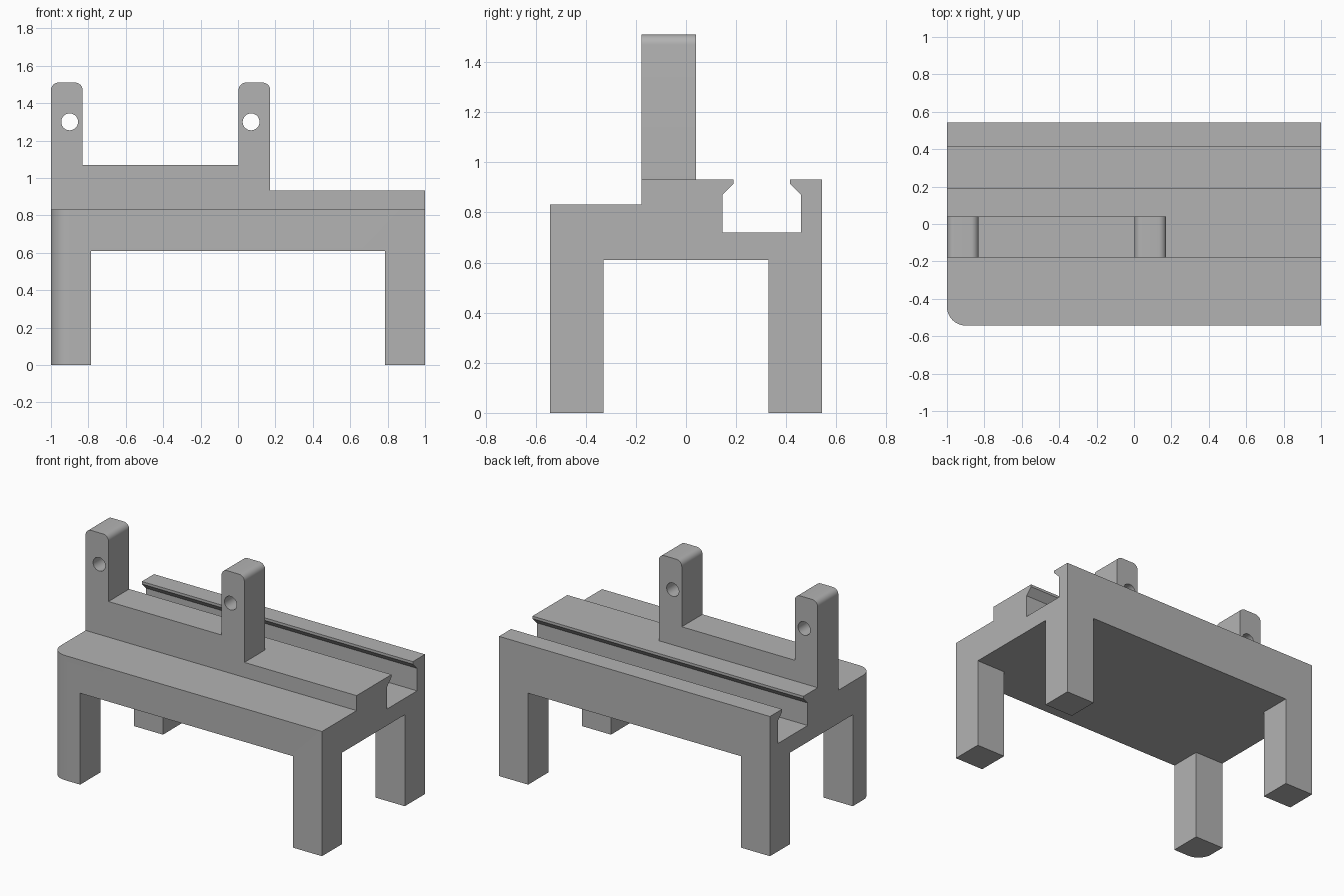
import bpy, bmesh
from mathutils import Vector

cube = bpy.data.objects.get("Cube")
if cube:
    bpy.data.objects.remove(cube, do_unlink=True)

grey = bpy.data.materials.new("plain grey")
grey.use_nodes = True
COLOUR = (0.45, 0.45, 0.45, 1)
grey.diffuse_color = COLOUR
grey.node_tree.nodes["Principled BSDF"].inputs["Base Color"].default_value = COLOUR


def prism(name, points, extent, round_edge=None, radius=0.0):
    """Extrude 3D profile points by a vector, rounding the chosen edges."""
    bm = bmesh.new()
    face = bm.faces.new([bm.verts.new(p) for p in points])
    out = bmesh.ops.extrude_face_region(bm, geom=[face])
    moved = [v for v in out["geom"] if isinstance(v, bmesh.types.BMVert)]
    bmesh.ops.translate(bm, verts=moved, vec=Vector(extent))
    bmesh.ops.recalc_face_normals(bm, faces=bm.faces)
    if round_edge:
        edges = [e for e in bm.edges if round_edge(*e.verts)]
        bmesh.ops.bevel(bm, geom=edges, offset=radius, segments=8,
                        profile=0.5, affect="EDGES")
    mesh = bpy.data.meshes.new(name)
    bm.to_mesh(mesh)
    bm.free()
    mesh.materials.append(grey)
    obj = bpy.data.objects.new(name, mesh)
    bpy.context.collection.objects.link(obj)
    return obj


def combine(target, tool, operation):
    """Apply a boolean and discard the helper."""
    bpy.context.view_layer.objects.active = target
    mod = target.modifiers.new("combine", "BOOLEAN")
    mod.operation, mod.object, mod.solver = operation, tool, "EXACT"
    bpy.ops.object.modifier_apply(modifier=mod.name)
    bpy.data.objects.remove(tool, do_unlink=True)


DEPTH, LEG_Y, LEG_X, UNDERSIDE = 0.543, 0.33, 0.785, 0.61
STEP, DECK = 0.832, 0.932

# Bench: stepped end profile with a lipped slot, run along the length
end_profile = [
    (-DEPTH, 0), (-LEG_Y, 0), (-LEG_Y, UNDERSIDE), (LEG_Y, UNDERSIDE),
    (LEG_Y, 0), (DEPTH, 0), (DEPTH, DECK), (0.415, DECK), (0.415, 0.915),
    (0.46, 0.87), (0.46, 0.72), (0.145, 0.72), (0.145, 0.87),
    (0.19, 0.915), (0.19, DECK), (-0.178, DECK), (-0.178, STEP), (-DEPTH, STEP)]


def front_corner(a, b):
    return all(v.co.x < -0.99 and v.co.y < -0.54 for v in (a, b))


bench = prism("bench", [(-1, y, z) for y, z in end_profile], (2, 0, 0),
              front_corner, 0.1)

# Opening between the legs along the length
opening = [(-LEG_X, -1, -0.2), (LEG_X, -1, -0.2),
           (LEG_X, -1, UNDERSIDE), (-LEG_X, -1, UNDERSIDE)]
combine(bench, prism("leg_opening", opening, (0, 2, 0)), "DIFFERENCE")

# Upright plate with two rounded posts
TOP, SADDLE = 1.51, 1.07
plate = [(-1, 0.88), (0.172, 0.88), (0.172, TOP), (0.003, TOP),
         (0.003, SADDLE), (-0.831, SADDLE), (-0.831, TOP), (-1, TOP)]


def post_top(a, b):
    return abs(a.co.y - b.co.y) > 0.1 and min(a.co.z, b.co.z) > TOP - 0.01


posts = prism("posts", [(x, -0.178, z) for x, z in plate], (0, 0.218, 0),
              post_top, 0.04)

# Pin holes through the posts
for x in (-0.9, 0.07):
    bpy.ops.mesh.primitive_cylinder_add(
        vertices=48, radius=0.045, depth=1, location=(x, 0, 1.3),
        rotation=(1.570796, 0, 0))
    combine(posts, bpy.context.object, "DIFFERENCE")

combine(bench, posts, "UNION")

# One material, smooth only on rounded corners and holes
bench.data.materials.clear()
bench.data.materials.append(grey)
for poly in bench.data.polygons:
    poly.material_index = 0
bpy.ops.object.select_all(action="DESELECT")
bench.select_set(True)
bpy.context.view_layer.objects.active = bench
bpy.ops.object.shade_smooth_by_angle(angle=0.52)
